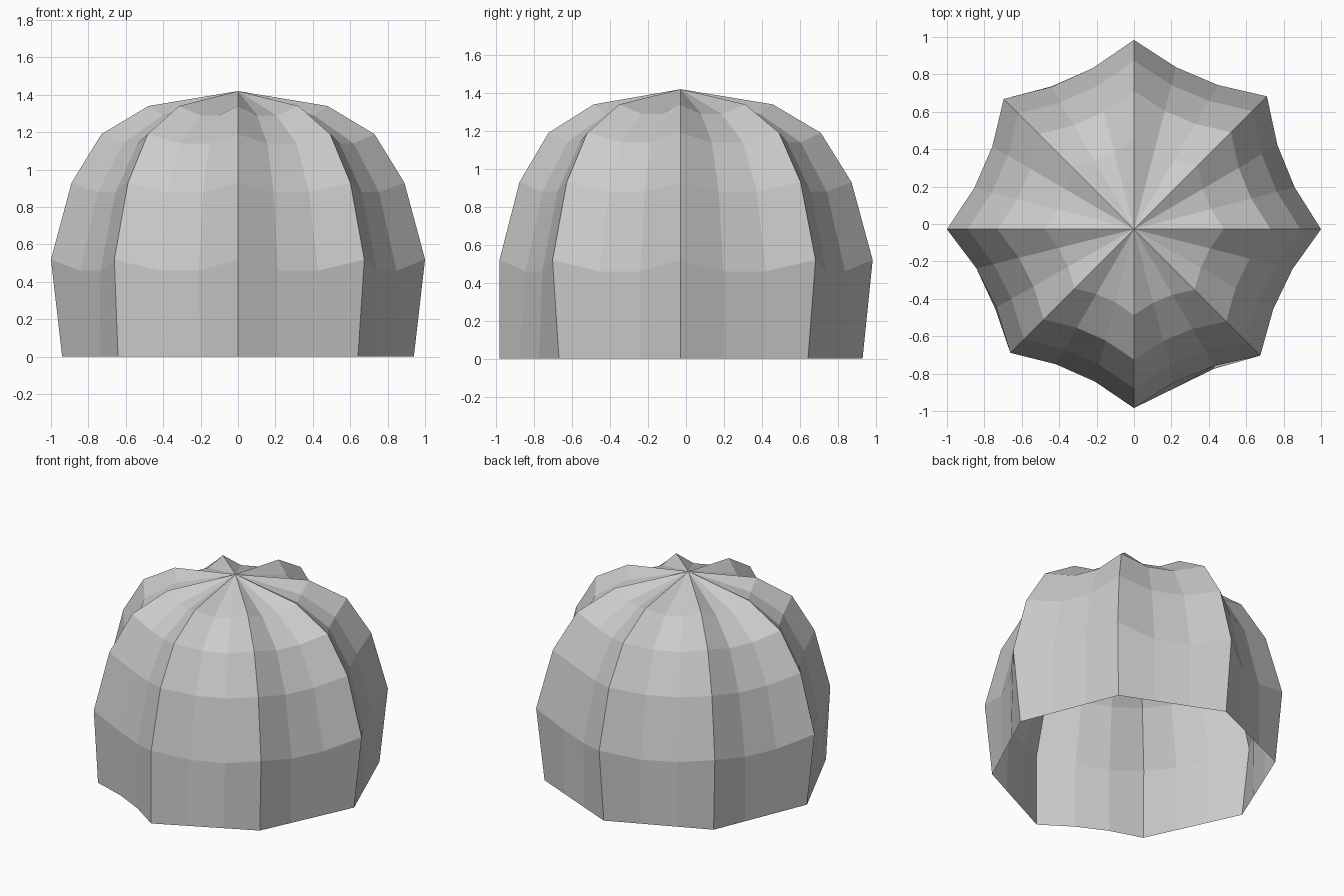
import bpy, bmesh
from math import cos, sin, pi

if "Cube" in bpy.data.objects:
    bpy.data.objects.remove(bpy.data.objects["Cube"])

CENTRE_Y = -0.028
APEX_Z = 1.42

# Rib profile rings: radius, rib height, inward pull of panel points, panel height
RINGS = [(0.94, 0.00, 1.00, 0.00),
         (1.00, 0.52, 0.95, 0.46),
         (0.89, 0.93, 0.95, 0.88),
         (0.73, 1.19, 0.95, 1.14),
         (0.48, 1.34, 0.95, 1.29)]

# Slight hand-made unevenness of the eight ribs (bottom ring, upper rings)
BASE = [1.00, 1.01, 1.02, 1.00, 1.00, 0.965, 1.017, 0.965]
UPPER = [1.00, 1.005, 1.012, 0.985, 1.00, 0.935, 0.955, 0.955]


def rib_point(k, ring):
    k %= 8
    r = RINGS[ring][0] * (BASE if ring == 0 else UPPER)[k]
    return r * cos(k * pi / 4), r * sin(k * pi / 4)


def ring_verts(bm, ring):
    _, rib_z, pull, panel_z = RINGS[ring]
    verts = []
    for k in range(8):
        a, b = rib_point(k, ring), rib_point(k + 1, ring)
        for j in range(3):
            t = j / 3
            f = pull if j else 1.0
            if j and ring == 0 and k == 5:
                f = 0.96
            x, y = ((a[i] * (1 - t) + b[i] * t) * f for i in range(2))
            verts.append(bm.verts.new((x, y + CENTRE_Y, panel_z if j else rib_z)))
    return verts


# Open-bottomed fabric shell with eight ribs and sagging panels
bm = bmesh.new()
rings = [ring_verts(bm, i) for i in range(len(RINGS))]
apex = bm.verts.new((0, CENTRE_Y, APEX_Z))
n = len(rings[0])
for lo, hi in zip(rings, rings[1:]):
    for i in range(n):
        j = (i + 1) % n
        bm.faces.new((lo[i], lo[j], hi[j], hi[i]))
for i in range(n):
    bm.faces.new((rings[-1][i], rings[-1][(i + 1) % n], apex))

mesh = bpy.data.meshes.new("tent_canopy")
bm.to_mesh(mesh)
bm.free()
canopy = bpy.data.objects.new("tent_canopy", mesh)
bpy.context.collection.objects.link(canopy)
